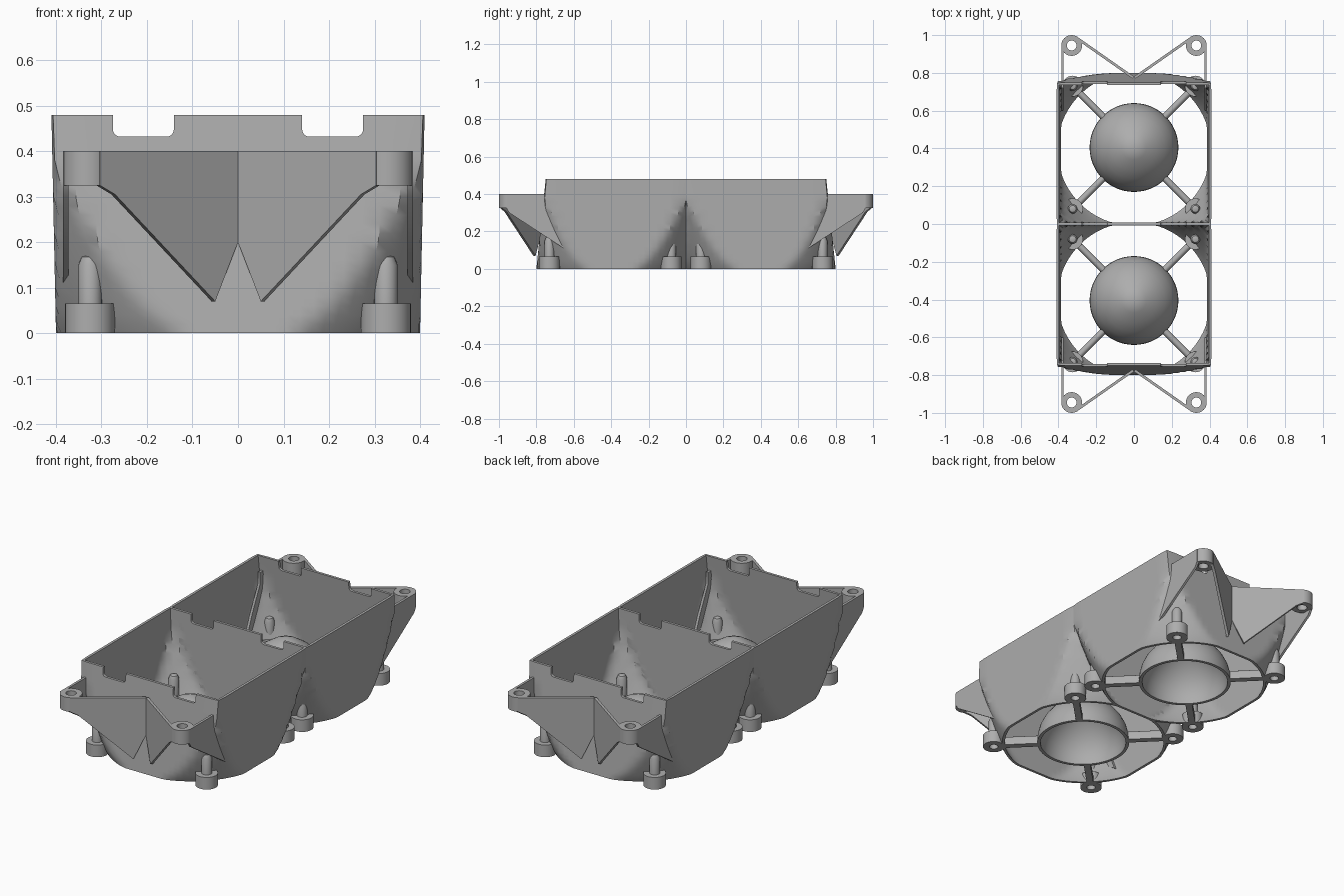
import bpy, bmesh, math
from mathutils import Vector

if "Cube" in bpy.data.objects:
    bpy.data.objects.remove(bpy.data.objects["Cube"])

grey = bpy.data.materials.new("matte_grey")
grey.use_nodes = True
colour = (0.42, 0.42, 0.42, 1)
grey.diffuse_color = colour
grey.node_tree.nodes["Principled BSDF"].inputs["Base Color"].default_value = colour

HEIGHT, WALL = 0.48, 0.014
EAR_Z, EAR_R = 0.40, 0.055
DUCT_Y, POST = 0.405, 0.325
parts = []


def finish(bm, name):
    bmesh.ops.remove_doubles(bm, verts=bm.verts, dist=1e-5)
    bmesh.ops.recalc_face_normals(bm, faces=bm.faces)
    mesh = bpy.data.meshes.new(name)
    bm.to_mesh(mesh)
    bm.free()
    mesh.materials.append(grey)
    obj = bpy.data.objects.new(name, mesh)
    bpy.context.collection.objects.link(obj)
    parts.append(obj)
    return obj


def bridge(rings, name):
    """Skin a closed cycle of closed rings."""
    bm = bmesh.new()
    loops = [[bm.verts.new(p) for p in ring] for ring in rings]
    for a, b in zip(loops, loops[1:] + loops[:1]):
        for i in range(len(a)):
            j = (i + 1) % len(a)
            bm.faces.new((a[i], a[j], b[j], b[i]))
    return finish(bm, name)


def lathe(profile, centre, name, sides=32):
    """Revolve a closed (radius, z) profile about a vertical axis."""
    cx, cy = centre
    angles = [2 * math.pi * i / sides for i in range(sides)]
    return bridge([[(cx + r * math.cos(a), cy + r * math.sin(a), z) for a in angles]
                   for r, z in profile], name)


def prism(points, offset, name):
    bm = bmesh.new()
    face = bm.faces.new([bm.verts.new(p) for p in points])
    new = bmesh.ops.extrude_face_region(bm, geom=[face], use_keep_orig=True)["geom"]
    bmesh.ops.translate(bm, vec=offset,
                        verts=[v for v in new if isinstance(v, bmesh.types.BMVert)])
    return finish(bm, name)


def duct_ring(z, inset, sy, n=24):
    """Rectangle clipped by a circle that widens with height."""
    t = z / HEIGHT
    hx = 0.40 + 0.01 * t - inset
    y0, y1 = -WALL / 2, 0.80 - 0.05 * t
    cy, hy = (y0 + y1) / 2, (y1 - y0) / 2 - inset
    clip = 0.42 + 0.133 * min(1, z / 0.38) ** 0.85 - inset
    steps = [math.tan((2 * i / n - 1) * math.pi / 4) for i in range(n)]
    square = ([(s, -1) for s in steps] + [(1, s) for s in steps]
              + [(-s, 1) for s in steps] + [(-1, -s) for s in steps])
    ring = []
    for u, v in square:
        x, y = u * hx, v * hy
        k = min(1, clip / math.hypot(x, y))
        ring.append((x * k, sy * (cy + y * k), z))
    return ring


def cut_notches(obj):
    for sx in (-1, 1):
        mid, half, floor, r = 0.208 * sx, 0.067, 0.432, 0.016
        arc = [(half - r + r * math.sin(a), floor + r - r * math.cos(a))
               for a in (i * math.pi / 10 for i in range(6))]
        outline = arc + [(half, 0.6), (-half, 0.6)] + [(-x, z) for x, z in reversed(arc)]
        cutter = prism([(mid + x, -1, z) for x, z in outline], (0, 2, 0), "notch_cutter")
        cutter.hide_render = True
        mod = obj.modifiers.new("notch", 'BOOLEAN')
        mod.operation, mod.solver, mod.object = 'DIFFERENCE', 'EXACT', cutter
        bpy.context.view_layer.objects.active = obj
        bpy.ops.object.modifier_apply(modifier=mod.name)
        parts.remove(cutter)
        bpy.data.objects.remove(cutter)


for sy, end in ((-1, "front"), (1, "back")):
    # Duct shell, round at the bottom and rectangular at the top
    levels = [HEIGHT * i / 24 for i in range(25)]
    shell = bridge([duct_ring(z, 0, sy) for z in levels]
                   + [duct_ring(z, WALL, sy) for z in reversed(levels)], end + "_duct")
    cut_notches(shell)

    # Pointed hollow hub cover
    outer = [(0.235, 0), (0.233, 0.04), (0.222, 0.085), (0.2, 0.13), (0.165, 0.175),
             (0.12, 0.215), (0.065, 0.25), (0, 0.278)]
    inner = [(r * 0.93, z * 0.94) for r, z in outer]
    lathe(outer + inner[::-1], (0, sy * DUCT_Y), end + "_hub_dome", 64)

    for sx, side in ((-1, "right"), (1, "left")):
        # Struts, screw posts and the stubs above the posts
        for dy, where in ((-1, "inner"), (1, "outer")):
            tag = f"{end}_{side}_{where}"
            cy = sy * DUCT_Y
            post = (sx * POST, cy + sy * dy * POST)
            lathe([(0.022, 0), (EAR_R, 0), (EAR_R, 0.065), (0.022, 0.065)],
                  post, tag + "_screw_post")
            lathe([(0, 0.05), (0.026, 0.05), (0.026, 0.15), (0.018, 0.168), (0, 0.175)],
                  post, tag + "_stub", 20)
            along = Vector((sx, sy * dy, 0)).normalized()
            across = Vector((-along.y, along.x, 0))
            start = Vector((0, cy, 0)) + along * 0.224
            section = [(0.017, 0)] + [(0.017 * math.cos(a), 0.035 + 0.017 * math.sin(a))
                       for a in (i * math.pi / 8 for i in range(9))] + [(-0.017, 0)]
            prism([start + across * w + Vector((0, 0, z)) for w, z in section],
                  along * 0.2, tag + "_strut")

        # Mounting ear with a screw hole
        tag = f"{end}_{side}"
        ex, ey = 0.33, 0.945
        lathe([(0.026, 0.325), (EAR_R, 0.325), (EAR_R, EAR_Z), (0.026, EAR_Z)],
              (sx * ex, sy * ey), tag + "_ear")

        # Straight gusset along the side of the ear
        x = sx * (ex + EAR_R)
        prism([(x, sy * y, z) for y, z in
               ((0.60, 0.075), (ey, 0.30), (ey + 0.015, 0.325), (ey + 0.015, EAR_Z),
                (0.72, EAR_Z), (0.72, 0.34), (0.65, 0.2))],
              (-sx * 0.013, 0, 0), tag + "_side_gusset")

        # Diagonal gusset from the ear to the middle of the end wall
        a = math.radians(35)
        tx, ty = ex - EAR_R * math.sin(a), ey + EAR_R * math.cos(a)
        slope = math.tan(a)
        prism([(sx * px, sy * (ty + (px - tx) * slope), z) for px, z in
               ((0, EAR_Z), (tx + 0.005, EAR_Z), (tx + 0.005, 0.325), (0.27, 0.305),
                (0.05, 0.07), (0, 0.20))],
              (sx * 0.014 * math.sin(a), -sy * 0.014 * math.cos(a), 0),
              tag + "_diagonal_gusset")

# Smooth shading with sharp edges kept
bpy.ops.object.select_all(action='DESELECT')
for obj in parts:
    obj.select_set(True)
bpy.context.view_layer.objects.active = parts[0]
bpy.ops.object.shade_smooth_by_angle(angle=math.radians(30))
